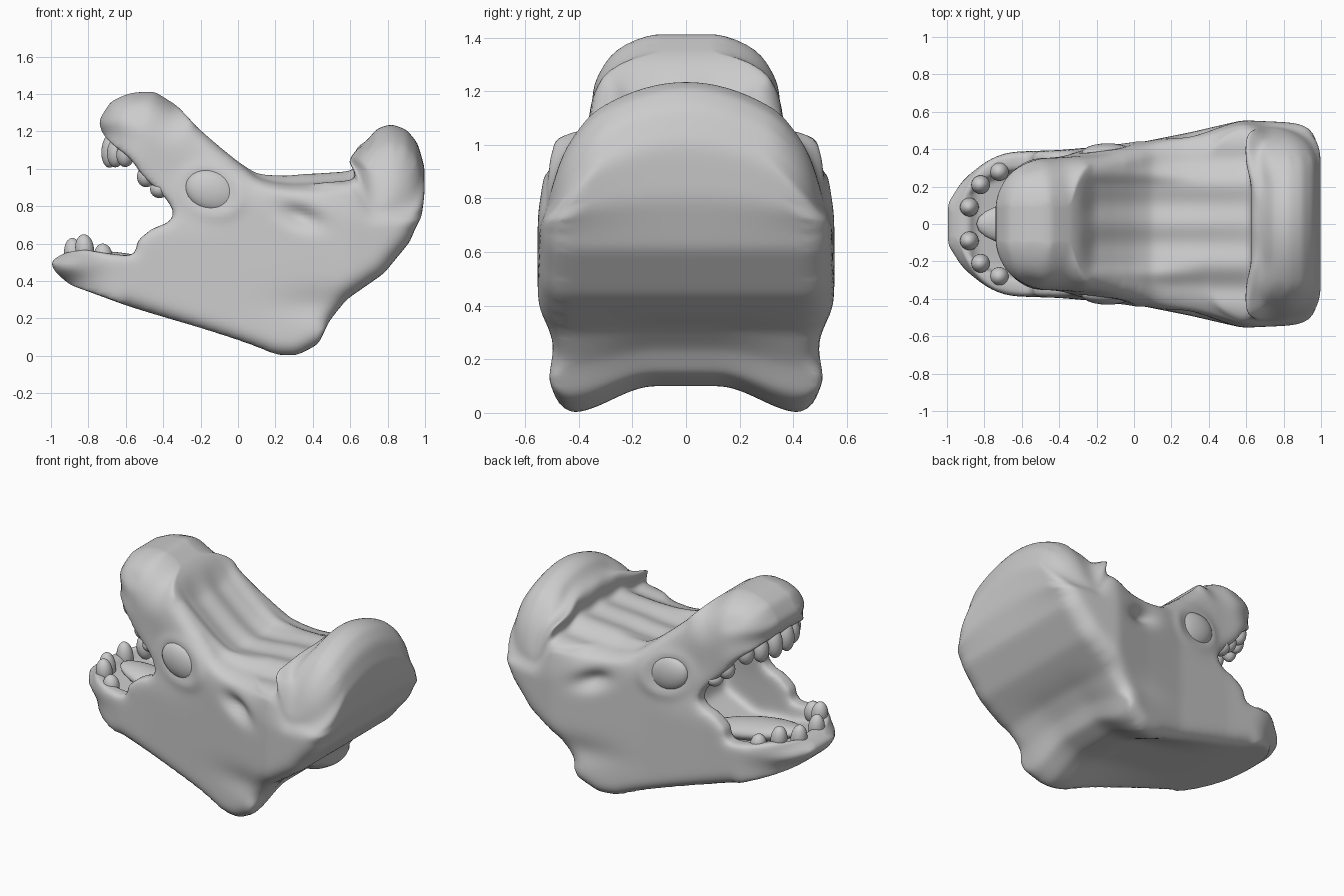
import bpy, bmesh, math
from mathutils import Vector, Matrix
from mathutils.geometry import intersect_point_line

if "Cube" in bpy.data.objects:
    bpy.data.objects.remove(bpy.data.objects["Cube"])

grey = bpy.data.materials.new("plain_grey")
grey.use_nodes = True
grey.diffuse_color = (0.6, 0.6, 0.6, 1)
for node in grey.node_tree.nodes:
    if node.type == 'BSDF_PRINCIPLED':
        node.inputs["Base Color"].default_value = (0.6, 0.6, 0.6, 1)
        node.inputs["Roughness"].default_value = 0.6


def add_object(name, mesh):
    ob = bpy.data.objects.new(name, mesh)
    bpy.context.scene.collection.objects.link(ob)
    return ob


def prism(name, outline, half):
    """Side outline in x and z, extruded across y."""
    bm = bmesh.new()
    face = bm.faces.new([bm.verts.new((x, -half, z)) for x, z in outline])
    new = bmesh.ops.extrude_face_region(bm, geom=[face])["geom"]
    verts = [g for g in new if isinstance(g, bmesh.types.BMVert)]
    bmesh.ops.translate(bm, verts=verts, vec=(0, 2 * half, 0))
    bmesh.ops.recalc_face_normals(bm, faces=bm.faces)
    mesh = bpy.data.meshes.new(name)
    bm.to_mesh(mesh)
    bm.free()
    return add_object(name, mesh)


def ramp(v, a, b):
    t = min(max((v - a) / (b - a), 0), 1)
    return t * t * (3 - 2 * t)


def bump(dx, dz):
    return math.exp(-dx * dx - dz * dz)


def table(v, points):
    for (a, p), (b, q) in zip(points, points[1:]):
        if v <= b:
            return p + (q - p) * max(v - a, 0) / (b - a)
    return points[-1][1]


# Side outline pieces
belly = [(-.97, .44), (-.9, .38), (-.6, .27), (-.2, .14), (.1, .04), (.2, 0),
         (.32, 0), (.43, .06), (.485, .18), (.58, .3), (.78, .44), (.92, .61), (.985, .8)]
crest = [(1, 1), (.96, 1.14), (.9, 1.21), (.82, 1.24), (.74, 1.215)]
lip = [(.69, 1.15), (.63, 1.11), (.62, 1.05), (.64, 1.01), (.61, .98)]
saddle = [(.4, .965), (.27, .965), (.1, .985), (0, 1.045), (-.1, 1.125), (-.22, 1.23)]
snout = [(-.33, 1.34), (-.45, 1.415), (-.58, 1.405), (-.68, 1.36), (-.75, 1.25), (-.72, 1.18)]
mouth = [(-.66, 1.12), (-.58, 1.06), (-.5, .95), (-.4, .86), (-.345, .78), (-.35, .72),
         (-.46, .68), (-.545, .61), (-.54, .53), (-.72, .55), (-.82, .57)]
chin = [(-.93, .55), (-1.01, .5)]
outline = belly + crest + lip + saddle + snout + mouth + chin
cavity = [(-.9, .75), (-.87, .52), (-.6, .44), (-.3, .41), (-.08, .5), (-.05, .72),
          (-.2, .88), (-.42, 1.04), (-.58, 1.2), (-.65, 1.2), (-.66, .95)]

# Edges that round off across the width: line, radius, width left at the edge
soft_edges = [(snout, .25, .3), (crest, .25, .68), (saddle, .2, .8),
              (chin + belly[:2], .3, .2), (belly[-1:] + crest[:2], .1, .8),
              (belly[2:8], .08, .9), (belly[8:13], .1, .88)]
WIDTHS = [(-1, .36), (-.7, .385), (-.4, .395), (0, .43), (.3, .49), (.58, .555), (.8, .545), (1, .53)]


def edge_distance(p, line):
    best = 9
    for a, b in zip(line, line[1:]):
        a, b = Vector((*a, 0)), Vector((*b, 0))
        t = min(max(intersect_point_line(p, a, b)[1], 0), 1)
        best = min(best, (p - a.lerp(b, t)).length)
    return best


def half_width(x, z):
    w = table(x, WIDTHS)
    w *= 1 - .1 * ramp(z, .6, 1) * ramp(-x, -.1, .3)
    w *= 1 - .05 * bump((x - .45) / .25, (z - .27) / .08)
    w *= 1 - .06 * ramp(z, .7, 1) * ramp(x, .1, .4)
    keep = 1
    for line, radius, least in soft_edges:
        d = min(edge_distance(Vector((x, z, 0)), line) / radius, 1)
        keep = min(keep, least + (1 - least) * math.sqrt(max(1 - (1 - d) ** 2, 0)))
    return w * keep


EYE = (-.14, .88)
TILT = math.radians(20)


def eye_radius(x, z):
    dx, dz = x - EYE[0], z - EYE[1]
    u = dx * math.cos(TILT) - dz * math.sin(TILT)
    v = dx * math.sin(TILT) + dz * math.cos(TILT)
    return math.hypot(u / .145, v / .11)


# Head: block with the mouth cut out, remeshed for shaping
block = prism("head_block", outline, .5)
cutter = prism("mouth_cutter", cavity, .36)
cut = block.modifiers.new("mouth", 'BOOLEAN')
cut.operation, cut.solver, cut.object = 'DIFFERENCE', 'EXACT', cutter
fine = block.modifiers.new("fine", 'REMESH')
fine.mode, fine.voxel_size = 'VOXEL', .022
bpy.context.view_layer.update()
graph = bpy.context.evaluated_depsgraph_get()
mesh = bpy.data.meshes.new_from_object(block.evaluated_get(graph))
bpy.data.objects.remove(block)
bpy.data.objects.remove(cutter)

ridge_line = sorted(saddle + lip[-1:] + snout[:1])
for v in mesh.vertices:
    x, y, z = v.co
    outer = ramp(abs(y), .42, .48)
    side = math.copysign(1, y)
    y *= 2 * half_width(x, z)
    across = abs(y)
    # Ear hollows, nostrils and eye rims on the sides
    dent = .08 * bump((x - .34 + (z - .74) * .4) / .085, (z - .745 + (x - .34) * .25) / .042)
    dent += .02 * bump((x + .56) / .05, (z - 1.29) / .03)
    dent -= .025 * bump((eye_radius(x, z) - 1.12) / .13, 0)
    y -= side * outer * dent
    # Brow hollow and lengthwise ridges on top, falling away to the sides
    top = table(x, ridge_line)
    near = ramp(z, top - .1, top - .02) * (1 - ramp(x, .6, .68))
    hollow = .045 * ramp(x, -.3, -.2) * (1 - ramp(x, .05, .4)) * (1 - ramp(across, .2, .28))
    ripple = .01 * ramp(x, -.3, -.2) * math.cos(across * 30)
    fall = .05 * ramp(across, .24, .38) * ramp(x, -.05, .2)
    # Crest curves down towards its corners
    drop = .15 * (min(across, .5) / .4) ** 2 * ramp(z, .6, 1.12) * ramp(x, .6, .72)
    z -= near * (hollow + fall - ripple) + drop
    # Lip of the crest reaches forward at its corners
    x -= .04 * ramp(across, .2, .36) * ramp(z, .98, 1.05) * ramp(x, .55, .62) * (1 - ramp(x, .68, .8))
    # Arched underside
    arch = (1 - ramp(across, .12, .43)) * ramp(x, -.6, .1) * (1 - ramp(x, .5, .8))
    z += .1 * arch * max(0, 1 - z / .4)
    v.co = (x, y, z)

mesh.name = "head"
mesh.materials.clear()
mesh.materials.append(grey)
mesh.shade_smooth()
head = add_object("head", mesh)
soften = head.modifiers.new("soften", 'SMOOTH')
soften.factor, soften.iterations = .5, 11


def ball(name, centre, size, tilt=0):
    bm = bmesh.new()
    turn = Matrix.Rotation(tilt, 4, 'Y')
    bmesh.ops.create_uvsphere(bm, u_segments=24, v_segments=14, radius=1,
                              matrix=Matrix.Translation(centre) @ turn @ Matrix.Diagonal((*size, 1)))
    data = bpy.data.meshes.new(name)
    bm.to_mesh(data)
    bm.free()
    data.materials.append(grey)
    data.shade_smooth()
    return add_object(name, data)


# Tongue, eyes and teeth
ball("tongue", (-.5, 0, .47), (.35, .13, .06), .2)
lower = [(-.88, .09, .54), (-.82, .21, .57), (-.72, .28, .53)]
upper = [(-.68, .06, 1.1), (-.65, .16, 1.09), (-.6, .24, 1.08), (-.49, .28, .96), (-.42, .3, .89)]
for name, s in (("left", 1), ("right", -1)):
    across = half_width(*EYE)
    ball(name + "_eye", (EYE[0], s * (across - .02), EYE[1]), (.145, .055, .11), TILT)
    for i, (x, y, z) in enumerate(lower):
        ball(f"{name}_lower_tooth_{i}", (x, s * y, z), (.05, .05, .09 - .01 * i), -.1)
    for i, (x, y, z) in enumerate(upper):
        ball(f"{name}_upper_tooth_{i}", (x, s * y, z), (.05, .055, .095 - .012 * i), .1)
